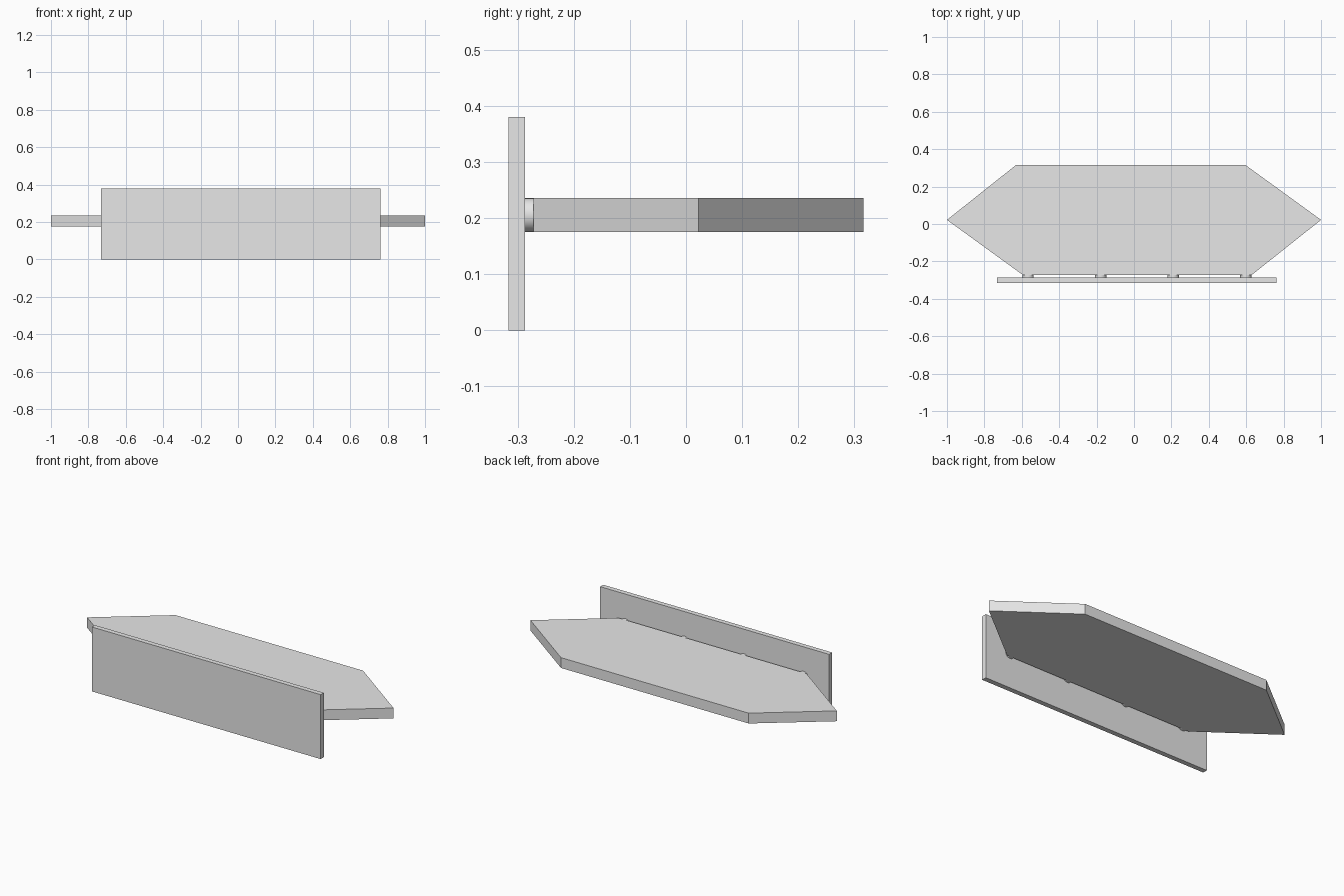
import bpy
import bmesh
from math import radians
from mathutils import Vector

cube = bpy.data.objects.get("Cube")
if cube:
    bpy.data.objects.remove(cube, do_unlink=True)

# Single plain grey
grey = bpy.data.materials.new("plain_grey")
grey.use_nodes = True
grey.diffuse_color = (0.8, 0.8, 0.8, 1)
grey.node_tree.nodes["Principled BSDF"].inputs["Base Color"].default_value = grey.diffuse_color


def prism(name, outline, z_low, z_high):
    """Extrude a flat outline upward into a solid slab."""
    bm = bmesh.new()
    base = bm.faces.new([bm.verts.new((x, y, z_low)) for x, y in outline])
    top = bmesh.ops.extrude_face_region(bm, geom=[base])["geom"]
    verts = [v for v in top if isinstance(v, bmesh.types.BMVert)]
    bmesh.ops.translate(bm, verts=verts, vec=Vector((0, 0, z_high - z_low)))
    bmesh.ops.recalc_face_normals(bm, faces=bm.faces)
    mesh = bpy.data.meshes.new(name)
    bm.to_mesh(mesh)
    bm.free()
    obj = bpy.data.objects.new(name, mesh)
    bpy.context.collection.objects.link(obj)
    mesh.materials.append(grey)
    return obj


BOARD_LOW, BOARD_HIGH = 0.175, 0.236
BOARD_FRONT, PANEL_BACK = -0.272, -0.287

# Six-sided horizontal board, pointed at both ends
prism("board", [(-1, 0.022), (-0.595, BOARD_FRONT), (0.63, BOARD_FRONT),
                (1, 0.022), (0.595, 0.316), (-0.63, 0.316)], BOARD_LOW, BOARD_HIGH)

# Upright front panel
prism("front_panel", [(-0.733, -0.316), (0.761, -0.316),
                      (0.761, PANEL_BACK), (-0.733, PANEL_BACK)], 0, 0.38)

# Round spacers joining the panel to the board
for i in range(4):
    bpy.ops.mesh.primitive_cylinder_add(
        vertices=32, radius=0.03, depth=BOARD_FRONT - PANEL_BACK,
        location=(-0.566 + 0.388 * i, (BOARD_FRONT + PANEL_BACK) / 2,
                  (BOARD_LOW + BOARD_HIGH) / 2),
        rotation=(radians(90), 0, 0))
    spacer = bpy.context.object
    spacer.name = f"spacer_{i + 1}"
    spacer.data.materials.append(grey)
    bpy.ops.object.shade_smooth_by_angle(angle=radians(30))
